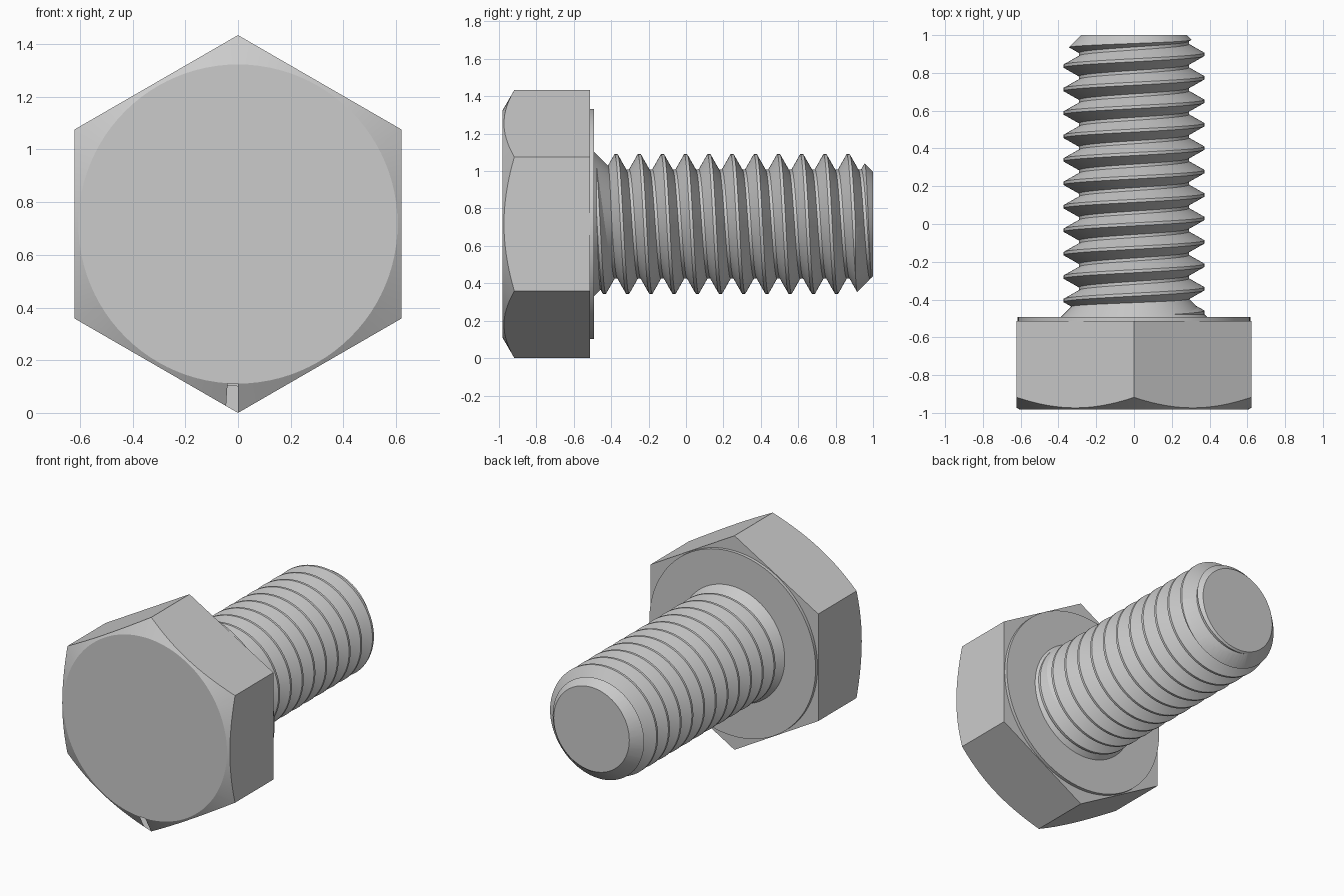
import bpy, bmesh
from math import sin, cos, pi

if "Cube" in bpy.data.objects:
    bpy.data.objects.remove(bpy.data.objects["Cube"])

CZ = 0.717            # height of the bolt axis
SEG = 96              # sides of round parts
PITCH = 0.1241
MAJOR, MINOR = 0.373, 0.291


def ring_point(r, t, y):
    return (r * sin(t), y, CZ + r * cos(t))


def finish(name, bm):
    bmesh.ops.remove_doubles(bm, verts=bm.verts, dist=1e-5)
    bmesh.ops.recalc_face_normals(bm, faces=bm.faces)
    me = bpy.data.meshes.new(name)
    bm.to_mesh(me)
    bm.free()
    ob = bpy.data.objects.new(name, me)
    bpy.context.collection.objects.link(ob)
    return ob


def skin(bm, cols):
    """Join neighbouring columns of points with quads."""
    vs = [[bm.verts.new(p) for p in col] for col in cols]
    for a, b in zip(vs, vs[1:]):
        for i in range(len(a) - 1):
            bm.faces.new((a[i], a[i + 1], b[i + 1], b[i]))


def lathe(name, profile, seg=SEG):
    """Spin (y, radius) points round the bolt axis."""
    bm = bmesh.new()
    skin(bm, [[ring_point(r, 2 * pi * (k % seg) / seg, y) for y, r in profile]
              for k in range(seg + 1)])
    return finish(name, bm)


def activate(ob):
    bpy.ops.object.select_all(action='DESELECT')
    ob.select_set(True)
    bpy.context.view_layer.objects.active = ob


def trim(ob, cutter):
    """Keep only what lies inside the cutter."""
    cutter.hide_render = True
    mod = ob.modifiers.new("trim", 'BOOLEAN')
    mod.operation = 'INTERSECT'
    mod.solver = 'EXACT'
    mod.object = cutter
    activate(ob)
    bpy.ops.object.modifier_apply(modifier=mod.name)
    bpy.data.objects.remove(cutter)


# hexagonal head with a 30 degree conical chamfer on its front
head = lathe("hex_head", [(-0.982, 0), (-0.982, 0.717), (-0.513, 0.717), (-0.513, 0)], 6)
trim(head, lathe("head_cutter", [(-1.332, 0), (-0.812, 0.9), (0, 0.9), (0, 0)]))

# bearing disc under the head
disc = lathe("bearing_face", [(-0.53, 0), (-0.53, 0.616), (-0.492, 0.616), (-0.492, 0)])

# conical collar where the shank meets the head
collar = lathe("shank_collar", [(-0.51, 0), (-0.51, 0.405), (-0.385, 0.28), (-0.385, 0)])

# right-hand helical thread, its ends clamped flat
Y0, Y1 = -0.55, 1.0
CORNERS = [(0.008, MAJOR), (PITCH / 2 - 0.008, MINOR),
           (PITCH / 2 + 0.008, MINOR), (PITCH - 0.008, MAJOR)]


def thread_radius(d):
    d = d % PITCH
    d = min(d, PITCH - d)
    f = (d - 0.008) / (PITCH / 2 - 0.016)
    return MAJOR + (MINOR - MAJOR) * max(0, min(1, f))


columns = []
for k in range(SEG + 1):
    t = 2 * pi * k / SEG
    lead = 0.867 + PITCH * k / SEG
    col = [(0, Y0, CZ)]
    for turn in range(-14, 4):
        for off, _ in CORNERS:
            y = max(Y0, min(Y1, lead + turn * PITCH + off))
            col.append(ring_point(thread_radius(y - lead), t, y))
    columns.append(col + [(0, Y1, CZ)])
bm = bmesh.new()
skin(bm, columns)
thread = finish("threaded_shank", bm)

# 45 degree chamfer on the tip of the thread
trim(thread, lathe("tip_cutter", [(-0.8, 0), (-0.8, 0.9), (0.38, 0.9), (1.28, 0)]))

for ob in (head, disc, collar, thread):
    activate(ob)
    bpy.ops.object.shade_smooth_by_angle(angle=pi / 9)
